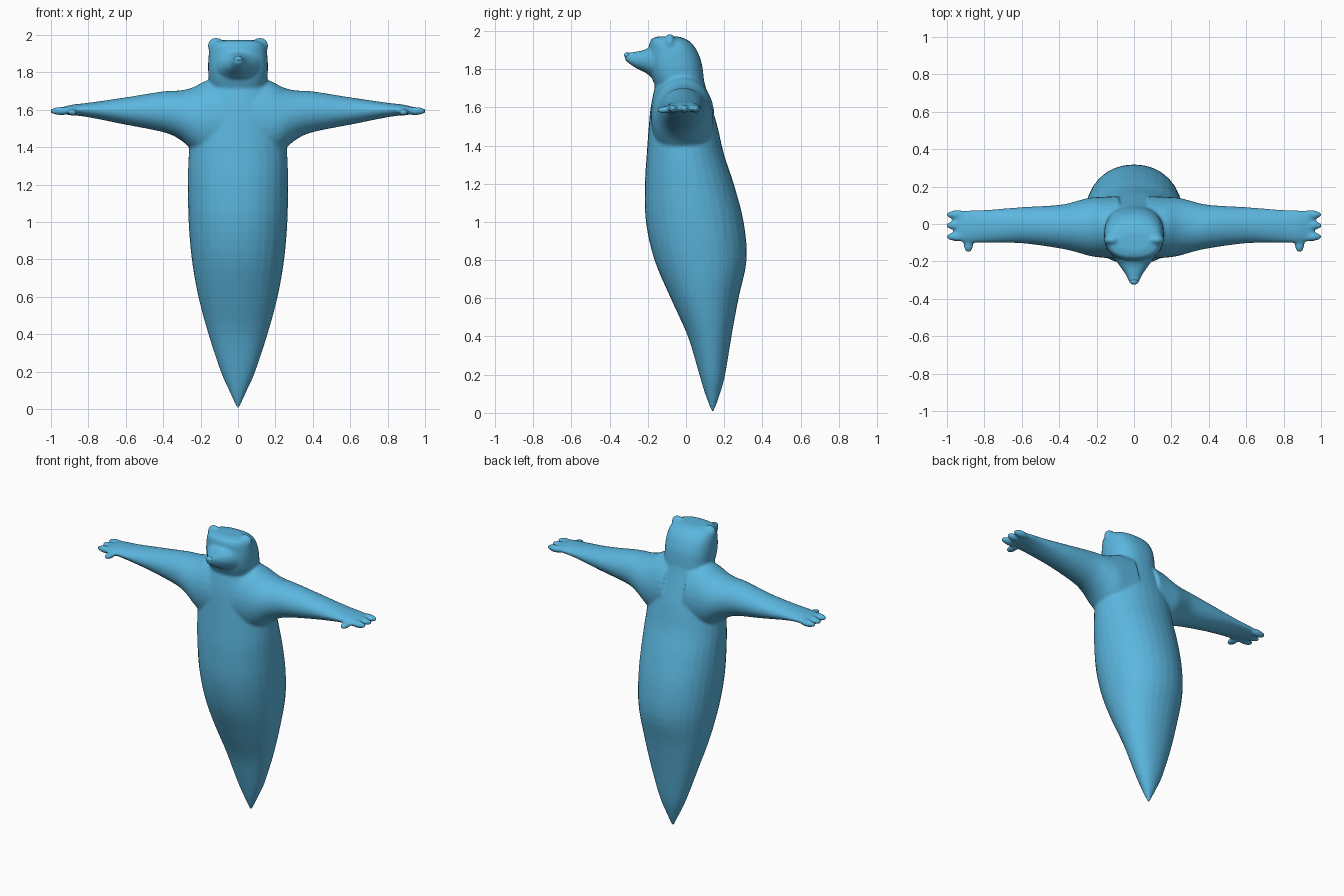
import bpy, bmesh, math
from mathutils import Vector

old = bpy.data.objects.get("Cube")
if old:
    bpy.data.objects.remove(old)

blue = bpy.data.materials.new("sky blue")
blue.use_nodes = True
COLOR = (0.105, 0.47, 0.74, 1)
blue.diffuse_color = COLOR
blue.node_tree.nodes["Principled BSDF"].inputs["Base Color"].default_value = COLOR


def smooth_rows(rows, steps=4):
    """Catmull-Rom interpolation between section rows."""
    out = []
    for i in range(len(rows) - 1):
        a, b = rows[max(i - 1, 0)], rows[i]
        c, d = rows[i + 1], rows[min(i + 2, len(rows) - 1)]
        for s in range(steps):
            t = s / steps
            out.append([q + 0.5 * t * (r - p + t * (2*p - 5*q + 4*r - w + t * (3*(q - r) + w - p)))
                        for p, q, r, w in zip(a, b, c, d)])
    return out + [list(rows[-1])]


def loft(bm, rows, place, power=2.0, sides=32):
    """Skin rounded sections (pos, centre u, centre v, radius u, radius v)."""
    rings = []
    for pos, cu, cv, ru, rv in smooth_rows(rows):
        ring = []
        for k in range(sides):
            a = 2 * math.pi * k / sides
            c, s = math.cos(a), math.sin(a)
            u = cu + max(ru, 0.001) * math.copysign(abs(c) ** (2 / power), c)
            v = cv + max(rv, 0.001) * math.copysign(abs(s) ** (2 / power), s)
            ring.append(bm.verts.new(place(pos, u, v)))
        rings.append(ring)
    faces = [bm.faces.new(rings[0]), bm.faces.new(rings[-1])]
    for lo, hi in zip(rings, rings[1:]):
        for k in range(sides):
            n = (k + 1) % sides
            faces.append(bm.faces.new((lo[k], lo[n], hi[n], hi[k])))
    bmesh.ops.recalc_face_normals(bm, faces=faces)


def spans(rows):
    """Turn (pos, u0, u1, v0, v1) limits into centres and radii."""
    return [(p, (a + b) / 2, (c + d) / 2, (b - a) / 2, (d - c) / 2) for p, a, b, c, d in rows]


def ball(bm, centre, size):
    new = bmesh.ops.create_uvsphere(bm, u_segments=24, v_segments=16, radius=1)["verts"]
    for v in new:
        v.co = Vector(centre) + Vector(x * s for x, s in zip(v.co, size))


def finish(bm, name):
    mesh = bpy.data.meshes.new(name)
    bm.to_mesh(mesh)
    bm.free()
    mesh.materials.append(blue)
    ob = bpy.data.objects.new(name, mesh)
    bpy.context.collection.objects.link(ob)
    for p in mesh.polygons:
        p.use_smooth = True
    return ob


bm = bmesh.new()

# Tapered body: z, front, back, half width
body = [(0, .137, .143, .003), (.1, .10, .178, .048), (.2, .07, .205, .092), (.4, .01, .238, .158),
        (.6, -.08, .275, .212), (.8, -.165, .317, .247), (1, -.21, .302, .264), (1.2, -.215, .25, .268),
        (1.35, -.206, .2, .264), (1.5, -.195, .165, .25), (1.6, -.185, .135, .235),
        (1.7, -.165, .105, .185), (1.76, -.15, .09, .14)]
loft(bm, spans([(z, -w, w, f, b) for z, f, b, w in body]), lambda z, x, y: (x, y, z), 2.1)

# Head
head = [(1.66, -.14, .1, .13), (1.72, -.165, .096, .15), (1.78, -.19, .09, .158), (1.84, -.2, .08, .16),
        (1.9, -.195, .056, .156), (1.94, -.19, .025, .146), (1.962, -.175, -.01, .125), (1.972, -.14, -.05, .08)]
loft(bm, spans([(z, -w, w, f, b) for z, f, b, w in head]), lambda z, x, y: (x, y, z), 2.4)

# Muzzle, from the face to the nose tip
muzzle = [(-.1, -.14, .14, 1.74, 1.93), (-.17, -.115, .115, 1.755, 1.925), (-.22, -.08, .08, 1.785, 1.9),
          (-.27, -.045, .045, 1.81, 1.89), (-.305, -.028, .028, 1.835, 1.886), (-.322, -.012, .012, 1.85, 1.878)]
loft(bm, spans(muzzle), lambda y, x, z: (x, y, z), 2.2)

# Arms with flat hands: x, y limits, z limits
arm = [(.08, -.185, .15, 1.32, 1.77), (.17, -.18, .145, 1.33, 1.755), (.24, -.17, .14, 1.38, 1.72),
       (.31, -.15, .122, 1.44, 1.703), (.4, -.13, .102, 1.48, 1.698), (.6, -.103, .09, 1.52, 1.666),
       (.8, -.1, .075, 1.56, 1.637), (.88, -.1, .073, 1.57, 1.628), (.93, -.095, .07, 1.575, 1.616),
       (.955, -.085, .06, 1.578, 1.606)]
fingers = [(.945, .05, 1.593), (.947, -.008, 1.593), (.945, -.068, 1.593)]
for side in (1, -1):
    loft(bm, spans(arm), lambda x, y, z: (side * x, y, z))
    for x, y, z in fingers:
        ball(bm, (side * x, y, z), (.06, .024, .022))
    ball(bm, (side * .885, -.11, 1.586), (.026, .044, .018))
    # Rounded ears
    ball(bm, (side * .118, -.085, 1.94), (.045, .028, .045))

skin = finish(bm, "body")
remesh = skin.modifiers.new("one skin", "REMESH")
remesh.mode = "VOXEL"
remesh.voxel_size = 0.009
remesh.use_smooth_shade = True
relax = skin.modifiers.new("soft joins", "SMOOTH")
relax.factor = 0.5
relax.iterations = 5

# Nose
bm = bmesh.new()
ball(bm, (0, -.308, 1.872), (.024, .016, .016))
finish(bm, "nose")

# Eyes, set on the face beside the muzzle bridge
for side, label in ((1, "left"), (-1, "right")):
    bm = bmesh.new()
    ball(bm, (side * .055, -.188, 1.885), (.02, .02, .02))
    finish(bm, label + "_eye")
